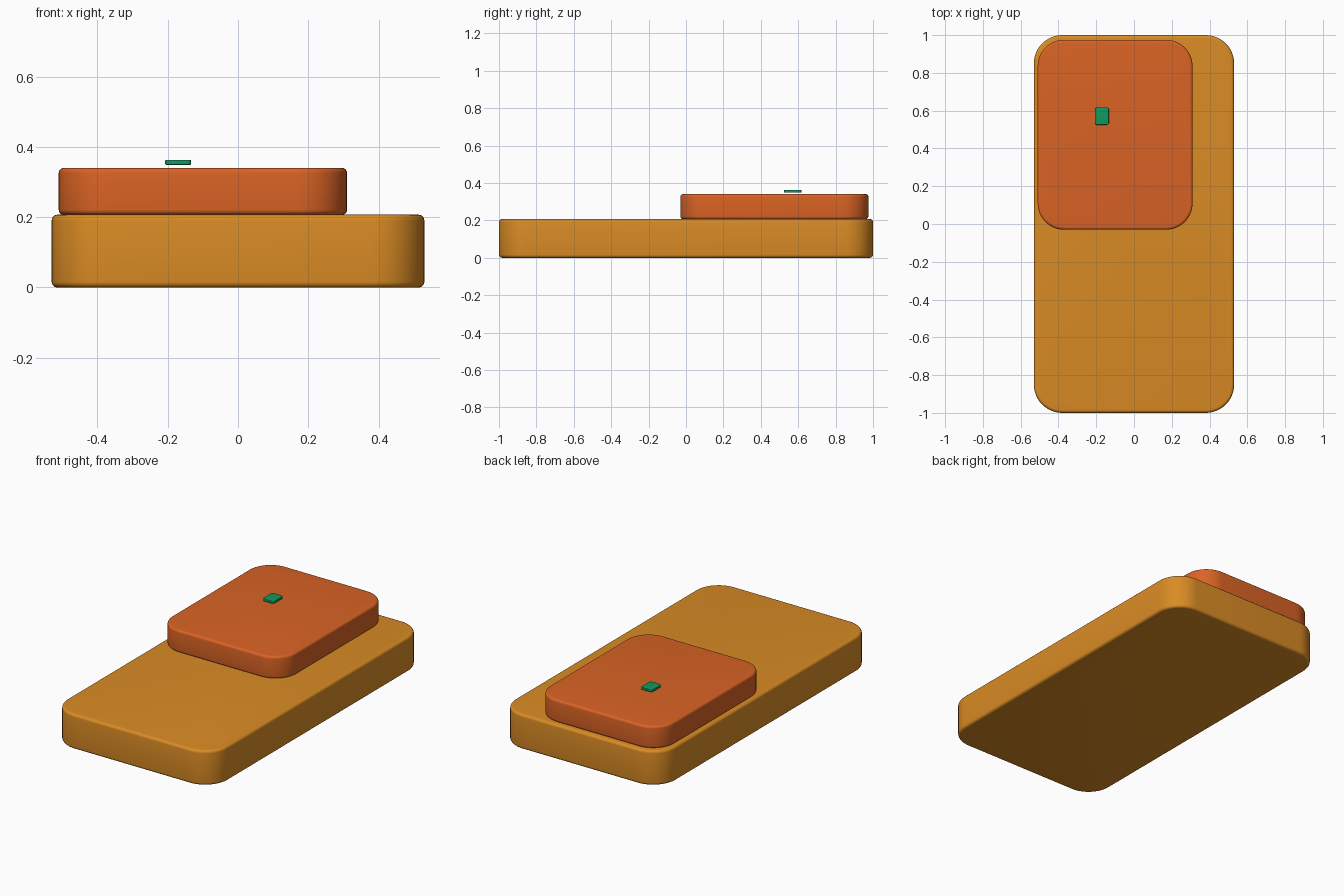
import bpy, bmesh, math

if "Cube" in bpy.data.objects:
    bpy.data.objects.remove(bpy.data.objects["Cube"])


def material(name, rgb):
    m = bpy.data.materials.new(name)
    m.diffuse_color = (*rgb, 1)
    m.use_nodes = True
    m.node_tree.nodes["Principled BSDF"].inputs["Base Color"].default_value = m.diffuse_color
    return m


def outline(x0, x1, y0, y1, r, n):
    """Rounded rectangle, counter-clockwise."""
    pts = []
    for i, (cx, cy) in enumerate([(x1 - r, y1 - r), (x0 + r, y1 - r),
                                  (x0 + r, y0 + r), (x1 - r, y0 + r)]):
        for k in range(n + 1):
            a = math.pi / 2 * (i + k / n)
            pts.append((cx + r * math.cos(a), cy + r * math.sin(a)))
    return pts


def slab(name, x, y, z, radius, edge, mat, n=12, steps=5):
    """Rounded slab: stacked outlines that shrink along the rounded rims."""
    arc = [math.pi / 2 * k / steps for k in range(steps + 1)]
    rings = [(edge * (1 - math.sin(a)), z[0] + edge * (1 - math.cos(a))) for a in arc]
    rings += [(edge * (1 - math.cos(a)), z[1] - edge * (1 - math.sin(a))) for a in arc]
    bm = bmesh.new()
    loops = []
    for inset, h in rings:
        pts = outline(x[0] + inset, x[1] - inset, y[0] + inset, y[1] - inset,
                      radius - inset, n)
        loops.append([bm.verts.new((px, py, h)) for px, py in pts])
    for a, b in zip(loops, loops[1:]):
        for i in range(len(a)):
            j = (i + 1) % len(a)
            bm.faces.new((a[i], a[j], b[j], b[i]))
    bm.faces.new(loops[0][::-1])
    bm.faces.new(loops[-1])
    mesh = bpy.data.meshes.new(name)
    bm.to_mesh(mesh)
    bm.free()
    mesh.materials.append(mat)
    obj = bpy.data.objects.new(name, mesh)
    bpy.context.collection.objects.link(obj)
    bpy.ops.object.select_all(action='DESELECT')
    obj.select_set(True)
    bpy.context.view_layer.objects.active = obj
    bpy.ops.object.shade_smooth_by_angle(angle=math.radians(35))
    return obj


amber = material("amber", (0.70, 0.26, 0.018))
orange = material("burnt orange", (0.70, 0.125, 0.018))
green = material("green", (0.006, 0.32, 0.115))

# Large base slab
slab("base_slab", (-0.53, 0.53), (-1, 1), (0, 0.207), 0.15, 0.016, amber)
# Smaller slab resting on the back left of the base
slab("upper_slab", (-0.51, 0.31), (-0.03, 0.975), (0.207, 0.34), 0.14, 0.014, orange)
# Small marker tile hovering just above the upper slab
slab("marker_tile", (-0.207, -0.133), (0.525, 0.617), (0.349, 0.363), 0.012, 0.002, green, 6, 3)
